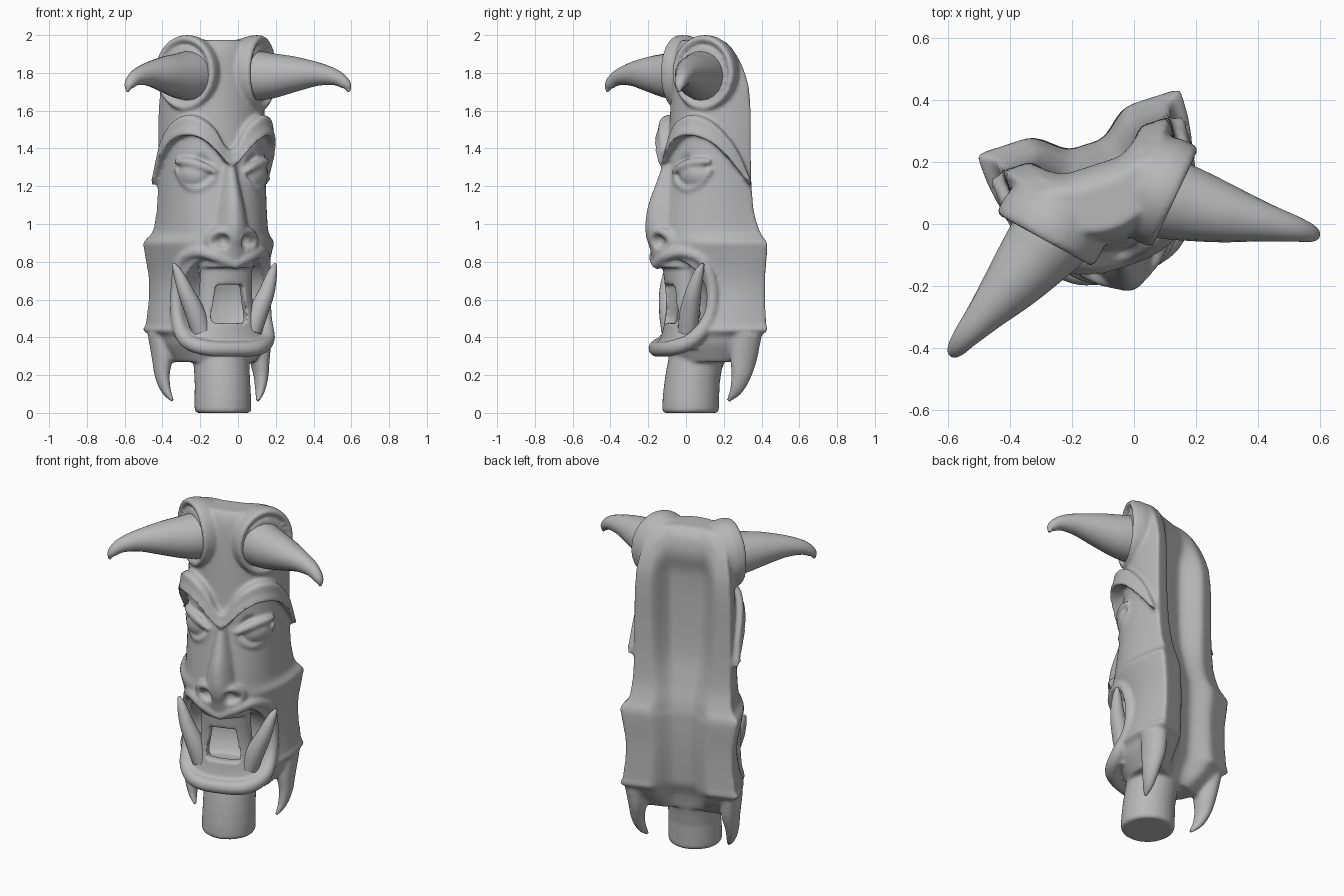
import bpy, bmesh, math
from mathutils import Vector, Matrix

if "Cube" in bpy.data.objects:
    bpy.data.objects.remove(bpy.data.objects["Cube"])

# The whole mask is modelled facing -y, then turned 18 degrees about z
PLACE = Matrix.Translation((-0.093, 0.065, 0)) @ Matrix.Rotation(math.radians(18), 4, 'Z')
STONE = bpy.data.materials.new("grey stone")
STONE.diffuse_color = (0.48, 0.48, 0.48, 1)
STONE.use_nodes = True
STONE.node_tree.nodes["Principled BSDF"].inputs["Base Color"].default_value = STONE.diffuse_color


def smooth(tab, x, k=1):
    """Cubic interpolation through rows (x, a, b, ...); returns column k."""
    n = len(tab)
    i = max(j for j in range(n - 1) if j == 0 or tab[j][0] <= x)

    def slope(j):
        a, b = tab[max(j - 1, 0)], tab[min(j + 1, n - 1)]
        return (b[k] - a[k]) / (b[0] - a[0])
    h = tab[i + 1][0] - tab[i][0]
    t = min(max((x - tab[i][0]) / h, 0), 1)
    return ((2*t**3 - 3*t*t + 1) * tab[i][k] + (t**3 - 2*t*t + t) * h * slope(i)
            + (3*t*t - 2*t**3) * tab[i + 1][k] + (t**3 - t*t) * h * slope(i + 1))


def finish(name, bm, mirror=False):
    bmesh.ops.recalc_face_normals(bm, faces=bm.faces)
    if mirror:
        d = bmesh.ops.duplicate(bm, geom=bm.verts[:] + bm.edges[:] + bm.faces[:])["geom"]
        for v in d:
            if isinstance(v, bmesh.types.BMVert):
                v.co.x = -v.co.x
        bmesh.ops.reverse_faces(bm, faces=[f for f in d if isinstance(f, bmesh.types.BMFace)])
    me = bpy.data.meshes.new(name)
    bm.to_mesh(me)
    bm.free()
    me.materials.append(STONE)
    ob = bpy.data.objects.new(name, me)
    bpy.context.collection.objects.link(ob)
    return ob


def loft(name, rings, mirror=False, loop=False):
    bm = bmesh.new()
    vs = [[bm.verts.new(p) for p in r] for r in rings]
    n = len(vs[0])
    for a, b in zip(vs, vs[1:] + ([vs[0]] if loop else [])):
        for i in range(n):
            bm.faces.new((a[i], a[(i + 1) % n], b[(i + 1) % n], b[i]))
    if not loop:
        bm.faces.new(vs[0])
        bm.faces.new(vs[-1])
    return finish(name, bm, mirror)


def sweep(name, rows, mirror=False, steps=32, flat=1, loop=False):
    """Tube through rows (x, y, z, radius)."""
    tab = [(i,) + r for i, r in enumerate(rows)]
    m = len(rows) - 1
    at = lambda s: Vector([smooth(tab, s, k) for k in (1, 2, 3)])
    rings = []
    for j in range(steps if loop else steps + 1):
        s = j * m / steps
        d = (at(min(s + .02, m)) - at(max(s - .02, 0))).normalized()
        side = d.cross(Vector((0, -1, 0.01))).normalized()
        other = d.cross(side)
        r = max(smooth(tab, s, 4), .003)
        rings.append([at(s) + r * (flat * math.cos(a) * side + math.sin(a) * other)
                      for a in [2 * math.pi * q / 20 for q in range(20)]])
    return loft(name, rings, mirror, loop)


def ball(name, c, r, mirror=False, tilt=0):
    bm = bmesh.new()
    m = (Matrix.Translation(c) @ Matrix.Rotation(math.radians(tilt), 4, 'Z')
         @ Matrix.Diagonal((*r, 1)))
    bmesh.ops.create_uvsphere(bm, u_segments=32, v_segments=20, radius=1, matrix=m)
    return finish(name, bm, mirror)


def bake(ob):
    me = bpy.data.meshes.new_from_object(ob.evaluated_get(bpy.context.evaluated_depsgraph_get()))
    ob.modifiers.clear()
    ob.data = me


def cut(ob, tool):
    mod = ob.modifiers.new("cut", 'BOOLEAN')
    mod.operation, mod.object, mod.solver = 'DIFFERENCE', tool, 'EXACT'
    bake(ob)
    bpy.data.objects.remove(tool)


# Shell: z, half width, back edge, front depth, hollow depth, rim start
SHELL = [(.27, .22, .15, .13, .135, .6), (.36, .285, .22, .185, .155, .58), (.41, .31, .25, .205, .175, .56),
         (.435, .345, .275, .205, .185, .55), (.47, .33, .272, .21, .19, .55), (.68, .312, .27, .215, .2, .55),
         (.87, .34, .275, .22, .2, .55), (.905, .343, .27, .22, .195, .56), (.95, .305, .25, .22, .185, .58),
         (1.05, .29, .22, .205, .155, .62), (1.2, .285, .205, .18, .12, .68), (1.4, .283, .2, .155, .105, .72),
         (1.7, .277, .195, .135, .105, .74), (1.83, .255, .165, .125, .13, .74), (1.92, .225, .122, .11, .115, .74),
         (1.965, .19, .09, .09, .08, .74), (1.975, .17, .07, .08, .06, .74)]


def outer(t, z, off=0.0):
    w, b, f = (smooth(SHELL, z, k) for k in (1, 2, 3))
    pinch = .13 * math.sin(math.pi * min(max((z - .35) / .65, 0), 1)) ** 2

    def p(a):
        return Vector((w * math.sin(a) * (1 - pinch * math.sin(2 * a) ** 2),
                       b - (b + f) * max(math.cos(a), 0) ** .82, z))
    d = p(min(t + .01, 1.57)) - p(max(t - .01, -1.57))
    return p(t) + off * Vector((d.y, -d.x, 0)).normalized()


def shell_ring(z):
    w, b, c, rim = (smooth(SHELL, z, k) for k in (1, 2, 4, 5))
    ring = [outer(math.pi * (i / 56 - .5), z) for i in range(57)]
    for i in range(33):
        s = 1 - i / 16
        q = min(max((abs(s) - rim + .42) / .42, 0), 1)
        ring.append(Vector((.96 * w * s, c + (b + .004 - c) * q * q * (3 - 2 * q), z)))
    return ring


zs = [.27 + 1.705 * i / 120 for i in range(121)]
shell = loft("mask_shell", [shell_ring(z) for z in zs])
cut(shell, ball("mouth_cutter", (0, -.19, .6), (.34, .225, .24)))
cut(shell, ball("socket_cutter", (.165, -.145, 1.30), (.105, .055, .10), True, 35))

# Neck handle, running up into the hollow back
NECK = [(0, .138, -.043), (.012, .15, -.043), (.15, .147, -.036), (.3, .148, -.008), (.45, .15, .03)]
loft("neck", [[(smooth(NECK, z) * math.cos(a), smooth(NECK, z, 2) + smooth(NECK, z) * math.sin(a), z)
               for a in [2 * math.pi * q / 40 for q in range(40)]]
              for z in (0, .006, .012, .08, .15, .22, .3, .38, .45)])

# Horns and their collars
horns = sweep("horns", [(.17, -.03, 1.785, .135), (.25, -.08, 1.785, .122), (.36, -.15, 1.793, .095),
                        (.47, -.215, 1.793, .063), (.555, -.265, 1.775, .042), (.603, -.297, 1.738, .027),
                        (.617, -.306, 1.70, .006)], True, 48)
axis = Vector((.73, -.68, 0))
side = Vector((.68, .73, 0))
profile = [(-.17, .15), (-.11, .185), (-.05, .2), (-.01, .2), (.008, .193), (.012, .178),
           (.004, .165), (-.012, .157), (-.014, .147), (0, .135), (0, .1)]
loft("horn_collars", [[Vector((.215, -.045, 1.8)) + axis * h + r * (
    math.cos(a) * side * .9 + math.sin(a) * Vector((0, 0, 1)))
    for a in [2 * math.pi * i / 48 for i in range(48)]] for h, r in profile], True)

# Arched brows: angle, top edge, bottom edge, overhang
BROW = [(-1, 1.39, 1.31, .05), (0, 1.39, 1.31, .05), (6, 1.415, 1.325, .055), (15, 1.50, 1.385, .065),
        (28, 1.56, 1.45, .075), (42, 1.578, 1.468, .075), (60, 1.54, 1.43, .06), (75, 1.45, 1.34, .05),
        (84, 1.35, 1.26, .045), (89, 1.24, 1.2, .045)]


def brow_ring(a):
    top, bot, off = (smooth(BROW, a, k) for k in (1, 2, 3))
    shape = [(0, -.5), (0, .5), (.1, .8), (.5, .85), (.82, 1.0), (.95, 1.05), (1, .95), (.95, -.5)]
    return [outer(math.radians(a), top + (bot - top) * f, off * g) for f, g in shape]


loft("brows", [brow_ring(-1 + 90 * i / 48) for i in range(49)], True)

# Eyes with heavy slanted lids
ball("eyeballs", (.168, -.075, 1.262), (.09, .055, .072), True, 38)
sweep("upper_lids", [(.075, -.165, 1.27, .012), (.125, -.145, 1.298, .022), (.175, -.11, 1.318, .026),
                     (.225, -.065, 1.33, .022), (.255, -.015, 1.33, .012)], True)
sweep("lower_lids", [(.08, -.16, 1.255, .012), (.115, -.145, 1.208, .018), (.165, -.112, 1.185, .02),
                     (.215, -.06, 1.21, .018), (.255, -.01, 1.29, .012)], True)

# Nose: z, half width, front
NOSE = [(.77, .15, -.24), (.83, .14, -.255), (.87, .125, -.265), (.93, .12, -.286), (1.0, .1, -.292),
        (1.1, .08, -.277), (1.25, .05, -.222), (1.37, .035, -.18)]
nose_rings = []
for i in range(41):
    z = .77 + .6 * i / 40
    hw, front = smooth(NOSE, z, 1), smooth(NOSE, z, 2)
    nose_rings.append([(hw * math.sin(a), -.1 + (front + .1) * math.cos(a), z)
                       for a in [math.pi * (j / 24 - .5) for j in range(25)]])
nose = loft("nose", nose_rings)
cut(nose, ball("nostril_cutter", (.068, -.26, .905), (.036, .055, .04), True))
sweep("nostril_wings", [(.05, -.26, .96, .014), (.09, -.222, .957, .024), (.122, -.185, .915, .028),
                        (.105, -.205, .87, .02), (.06, -.24, .858, .012)], True)

# Lips round the open mouth, lower one a thick ledge
half = [(0, -.23, .785, .028), (.1, -.21, .83, .03), (.18, -.14, .85, .03), (.235, -.045, .8, .03),
        (.245, .0, .65, .032), (.245, -.02, .5, .035), (.228, -.1, .39, .04), (.145, -.185, .345, .042),
        (0, -.21, .338, .04)]
sweep("lips", half + [(-x, y, z, r) for x, y, z, r in half[-2::-1]], steps=96, loop=True)

# Curved front teeth plate with a tapered window
PLATE = [(.34, .23, -.2), (.46, .18, -.175), (.6, .15, -.17), (.85, .14, -.195)]
plate_rings = []
for i in range(25):
    z = .34 + .51 * i / 24
    hw, front = smooth(PLATE, z, 1), smooth(PLATE, z, 2)
    arc = [(hw * math.sin(a), front + .09 * (1 - math.cos(a)), z)
           for a in [math.pi * (j / 20 - .5) for j in range(21)]]
    plate_rings.append(arc + [(x * .85, y + .06, z) for x, y, z in reversed(arc)])
plate = loft("teeth_plate", plate_rings)
cut(plate, loft("window_cutter", [[(-.07, y, .68), (.07, y, .68), (.1, y, .5), (.085, y, .475),
                                   (-.085, y, .475), (-.1, y, .5)] for y in (-.5, .0)]))

# Tusks and the hooked prongs beside the neck
tusks = sweep("tusks", [(.14, -.105, .43, .052), (.175, -.105, .53, .053), (.225, -.1, .64, .042),
                        (.262, -.082, .74, .026), (.284, -.066, .79, .008)], True)
sweep("prongs", [(.285, .18, .42, .08), (.272, .165, .3, .075), (.275, .15, .2, .055),
                 (.262, .125, .12, .036), (.236, .088, .062, .012)], True, flat=.7)

# Fuse the carved parts into one softened solid; horns and tusks stay separate
carved = [o for o in bpy.data.objects if o not in (horns, tusks)]
for ob in carved:
    ob.select_set(True)
bpy.context.view_layer.objects.active = shell
bpy.ops.object.join()
shell.name = "carved_mask"
fuse = shell.modifiers.new("fuse", 'REMESH')
fuse.mode, fuse.voxel_size = 'VOXEL', .01
soft = shell.modifiers.new("soften", 'SMOOTH')
soft.factor, soft.iterations = .5, 6
bake(shell)
if not shell.data.materials:
    shell.data.materials.append(STONE)

# Turn into place and smooth
for ob in bpy.data.objects:
    ob.matrix_world = PLACE
    ob.select_set(True)
bpy.ops.object.shade_smooth_by_angle(angle=math.radians(50))
